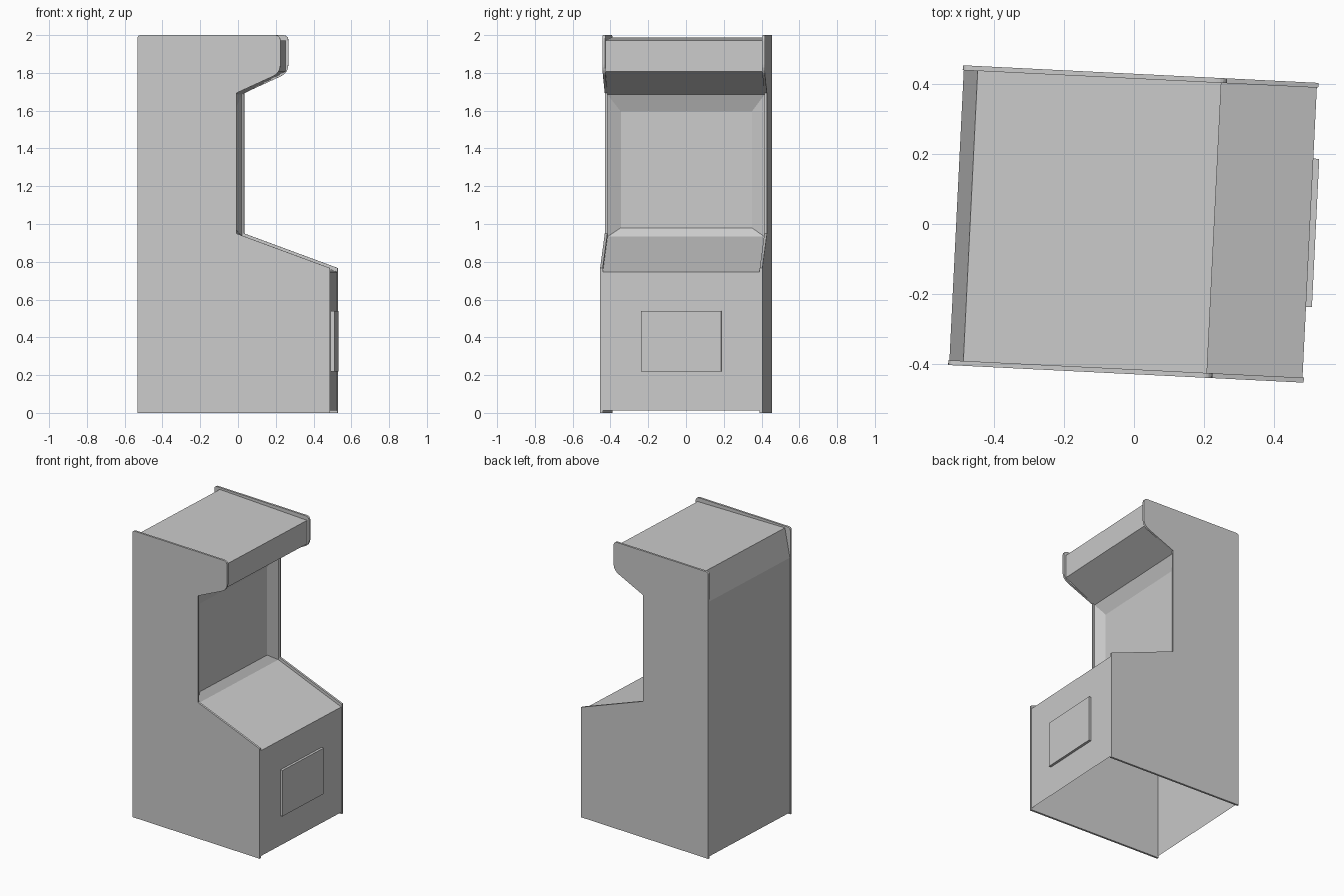
import bpy, bmesh, math
from mathutils import Matrix, Vector

if "Cube" in bpy.data.objects:
    bpy.data.objects.remove(bpy.data.objects["Cube"])

TURN = Matrix.Rotation(math.radians(-2.83), 4, 'Z')  # whole cabinet is slightly turned
OUT, INN = 0.43, 0.416                               # side panel outer / inner face


def finish(name, bm, recalc=True):
    if recalc:
        bmesh.ops.recalc_face_normals(bm, faces=bm.faces)
    bm.transform(TURN)
    me = bpy.data.meshes.new(name)
    bm.to_mesh(me)
    bm.free()
    ob = bpy.data.objects.new(name, me)
    bpy.context.collection.objects.link(ob)
    return ob


def rounded(corners, steps=5):
    """Corners are (x, z, cut); a cut > 0 turns the corner into a curve."""
    pts = []
    for i, (x, z, cut) in enumerate(corners):
        p = Vector((x, z))
        if not cut:
            pts.append(p)
            continue
        a = Vector(corners[i - 1][:2])
        b = Vector(corners[(i + 1) % len(corners)][:2])
        a = p + (a - p).normalized() * cut
        b = p + (b - p).normalized() * cut
        for k in range(steps + 1):
            t = k / steps
            pts.append(a * (1 - t) ** 2 + p * 2 * t * (1 - t) + b * t * t)
    return pts


def slab(name, pts, y0, y1):
    """Solid plate: x-z outline extruded along y."""
    bm = bmesh.new()
    face = bm.faces.new([bm.verts.new((x, y0, z)) for x, z in pts])
    ext = bmesh.ops.extrude_face_region(bm, geom=[face])['geom']
    bmesh.ops.translate(bm, vec=(0, y1 - y0, 0),
                        verts=[v for v in ext if isinstance(v, bmesh.types.BMVert)])
    return finish(name, bm)


def sheet(name, pts):
    """Thin skin stretched between the two side panels along an x-z path."""
    bm = bmesh.new()
    rows = [[bm.verts.new((x, s * INN, z)) for s in (-1, 1)] for x, z in pts]
    for a, b in zip(rows, rows[1:]):
        bm.faces.new((a[0], a[1], b[1], b[0]))
    return finish(name, bm, recalc=False)


# Side panels
outline = rounded([
    (-0.512, 0, 0), (0.508, 0, 0), (0.508, 0.767, 0), (0.012, 0.95, 0),
    (0.012, 1.693, 0), (0.246, 1.80, 0.045), (0.246, 2.0, 0.03), (-0.512, 2.0, 0.02)])
for side, s in (("left", -1), ("right", 1)):
    slab(side + "_side_panel", outline, s * INN, s * OUT)

# Lower front and control deck
sheet("front_and_deck", [(0.504, 0.012), (0.504, 0.747), (0.0, 0.933)][::1])

# Header, roof, sloped vent panel and back
sheet("header_roof_back", [
    (0.0, 1.685), (0.23, 1.807), (0.23, 1.971), (-0.469, 1.987),
    (-0.509, 1.79), (-0.509, 0.012)])

# Recessed screen with funnel bezel
bm = bmesh.new()


def ring(x, hw, z0, z1):
    return [bm.verts.new((x, y, z)) for y, z in ((-hw, z0), (hw, z0), (hw, z1), (-hw, z1))]


outer, inner = ring(0.0, INN, 0.933, 1.685), ring(-0.036, 0.347, 0.98, 1.595)
for i in range(4):
    j = (i + 1) % 4
    bm.faces.new((outer[i], outer[j], inner[j], inner[i]))
bm.faces.new(inner)
finish("screen_and_bezel", bm, recalc=False)

# Coin door
slab("coin_door", [(0.503, 0.22), (0.521, 0.22), (0.521, 0.54), (0.503, 0.54)], -0.2125, 0.2125)
